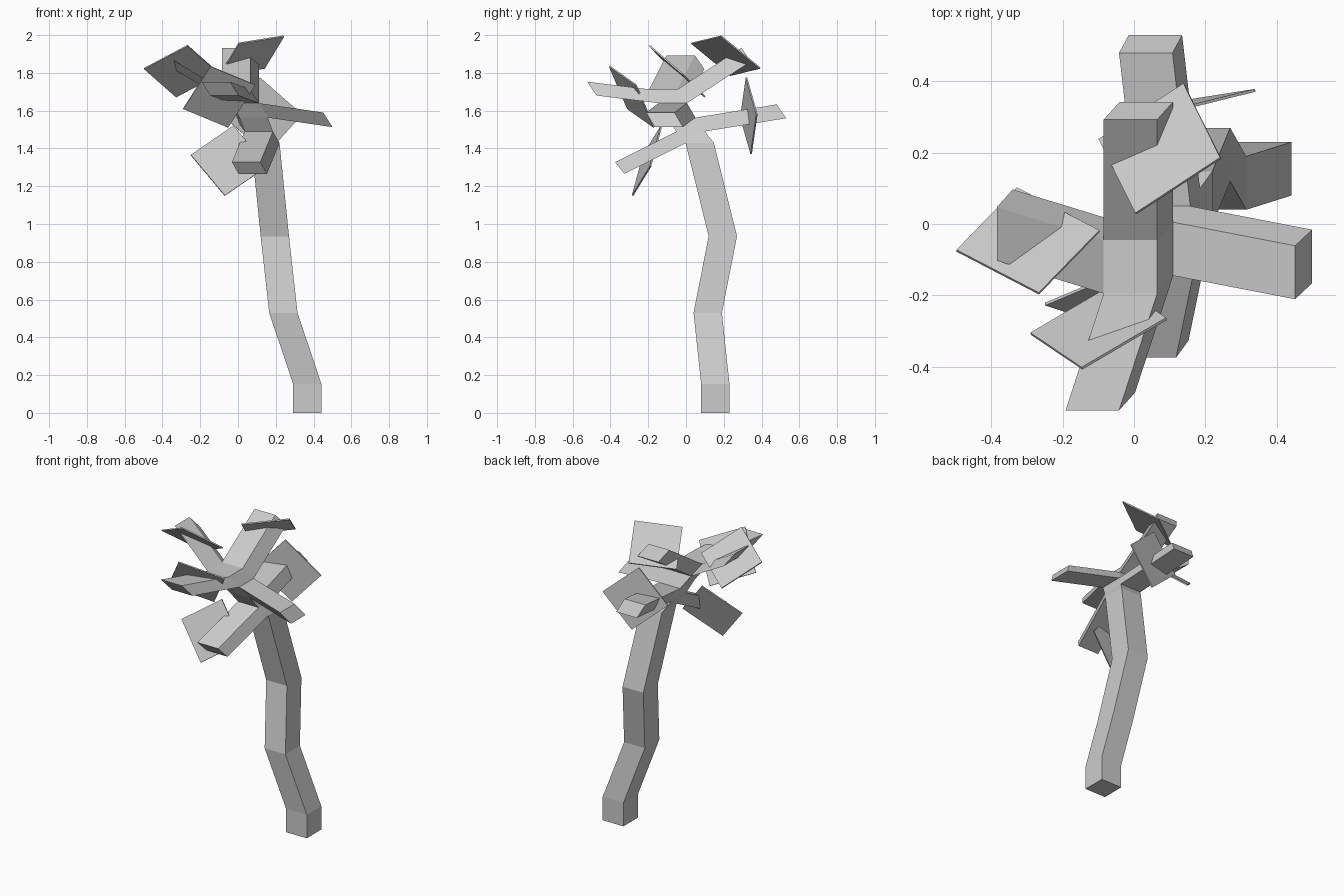
import bpy
import bmesh
from mathutils import Vector

cube = bpy.data.objects.get("Cube")
if cube:
    bpy.data.objects.remove(cube, do_unlink=True)

grey = bpy.data.materials.new("plain_grey")
grey.use_nodes = True
COLOUR = (0.6, 0.6, 0.6, 1)
grey.diffuse_color = COLOUR
grey.node_tree.nodes["Principled BSDF"].inputs["Base Color"].default_value = COLOUR


def finish(bm, name):
    bmesh.ops.recalc_face_normals(bm, faces=bm.faces)
    mesh = bpy.data.meshes.new(name)
    bm.to_mesh(mesh)
    bm.free()
    mesh.materials.append(grey)
    obj = bpy.data.objects.new(name, mesh)
    bpy.context.collection.objects.link(obj)
    return obj


# Trunk: square rings along a crooked centre line
HALF = 0.075
CENTRES = [(0.367, 0.155, 0), (0.367, 0.155, 0.153), (0.24, 0.115, 0.53),
           (0.195, 0.195, 0.935), (0.145, 0.073, 1.428), (0.11, 0.025, 1.49),
           (0.083, -0.025, 1.563), (0.035, -0.07, 1.64), (-0.01, -0.12, 1.713)]
CORNERS = [(-1, -1), (1, -1), (1, 1), (-1, 1)]
SIDES = ["front", "right", "back", "left"]

bm = bmesh.new()
rings = [[bm.verts.new((x + HALF * i, y + HALF * j, z)) for i, j in CORNERS]
         for x, y, z in CENTRES]
walls = {}
for level, (low, high) in enumerate(zip(rings, rings[1:])):
    for k, side in enumerate(SIDES):
        n = (k + 1) % 4
        walls[level, side] = bm.faces.new((low[k], low[n], high[n], high[k]))
bm.faces.new(rings[0])
bm.faces.new(rings[-1])

# Branches: each one pulled out of a wall near the top of the trunk
BRANCHES = [(4, "front", (-0.067, -0.325, -0.162)),
            (5, "back", (-0.05, 0.43, 0.07)),
            (6, "right", (0.342, -0.066, -0.05)),
            (7, "front", (-0.107, -0.328, 0.04)),
            (7, "back", (0, 0.338, 0.22)),
            (7, "left", (-0.3, 0.092, 0.18))]
for level, side, offset in BRANCHES:
    made = bmesh.ops.extrude_face_region(bm, geom=[walls[level, side]])["geom"]
    tips = [g for g in made if isinstance(g, bmesh.types.BMVert)]
    bmesh.ops.translate(bm, verts=tips, vec=offset)
    old = walls[level, side]
    if old.is_valid:
        bm.faces.remove(old)
finish(bm, "trunk_and_branches")


# Leaves: thin square plates given by three corners in order
def leaf(name, a, b, c, thickness=0.008):
    a, b, c = Vector(a), Vector(b), Vector(c)
    shift = (b - a).cross(c - b).normalized() * thickness / 2
    plate = bmesh.new()
    quad = [a, b, c, a + c - b]
    top = [plate.verts.new(p + shift) for p in quad]
    under = [plate.verts.new(p - shift) for p in quad]
    plate.faces.new(top)
    plate.faces.new(under[::-1])
    for k in range(4):
        n = (k + 1) % 4
        plate.faces.new((top[k], under[k], under[n], top[n]))
    finish(plate, name)


leaf("upper_back_leaf", (0.14, 0.393, 1.825), (0.243, 0.185, 1.995), (0.005, 0.029, 1.957))
leaf("side_leaf", (-0.498, -0.075, 1.823), (-0.267, -0.195, 1.945), (-0.097, -0.02, 1.795))
leaf("upper_front_leaf", (-0.29, -0.308, 1.61), (-0.146, -0.405, 1.835), (0.091, -0.266, 1.737))
leaf("lower_front_leaf", (-0.07, -0.283, 1.15), (-0.25, -0.225, 1.365), (-0.025, -0.13, 1.52))
leaf("lower_back_leaf", (0.34, 0.375, 1.58), (0.117, 0.32, 1.775), (-0.073, 0.29, 1.565))
